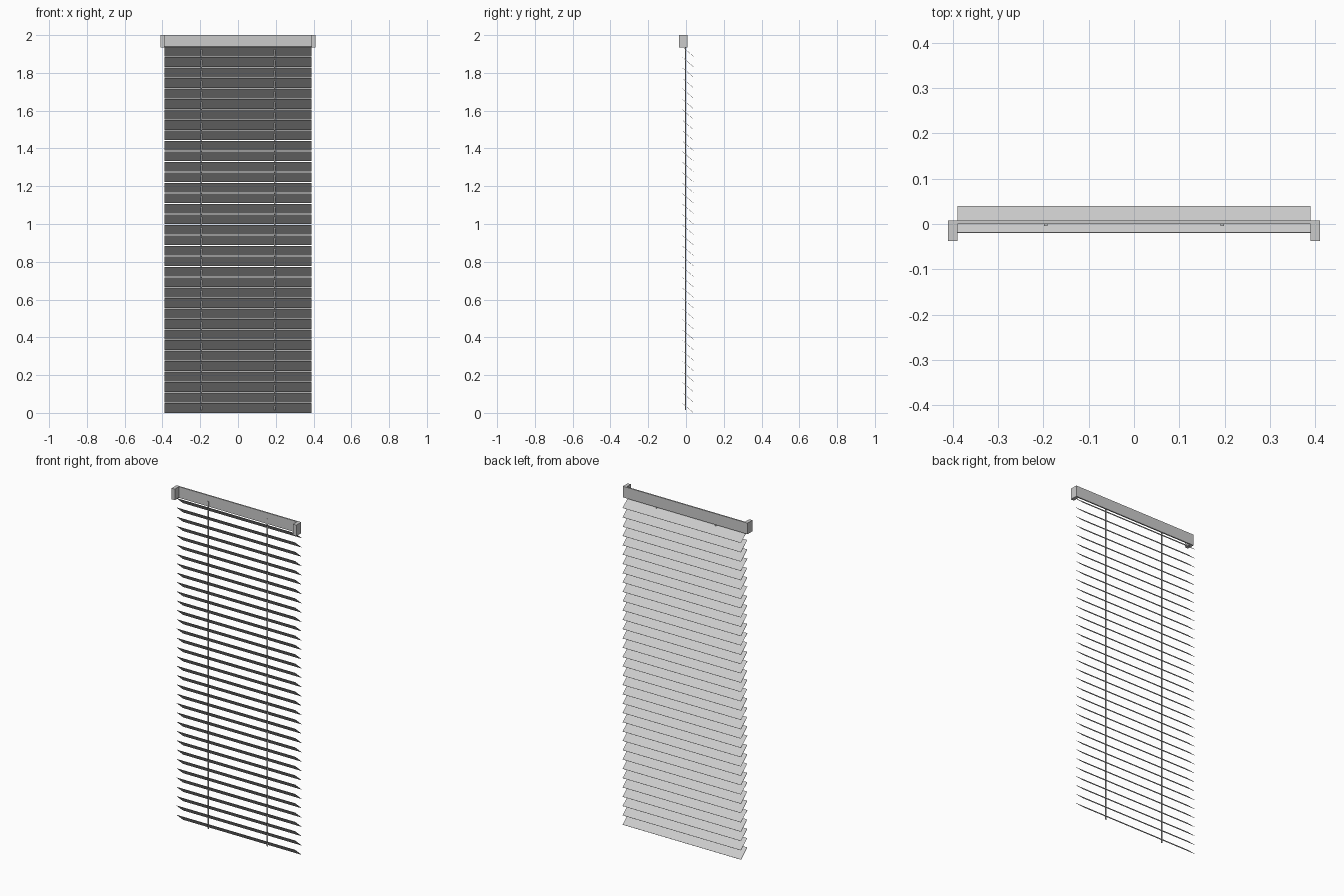
import bpy, bmesh, math
from mathutils import Matrix

if "Cube" in bpy.data.objects:
    bpy.data.objects.remove(bpy.data.objects["Cube"])


def box(name, x, y, z):
    """Box from (min, max) ranges on each axis."""
    bm = bmesh.new()
    size = [r[1] - r[0] for r in (x, y, z)]
    mid = [(r[0] + r[1]) / 2 for r in (x, y, z)]
    bmesh.ops.create_cube(bm, size=1, matrix=Matrix.Translation(mid) @ Matrix.Diagonal((*size, 1)))
    me = bpy.data.meshes.new(name)
    bm.to_mesh(me)
    bm.free()
    ob = bpy.data.objects.new(name, me)
    bpy.context.collection.objects.link(ob)
    return ob


# Tilted slats, front edge high and back edge low
COUNT, PITCH = 35, 0.0555
DY, DZ, THICK = 0.059, 0.0505, 0.0015
length = math.hypot(DY, DZ)
slat = box("slats", (-0.39, 0.39), (-length / 2, length / 2), (-THICK / 2, THICK / 2))
slat.data.transform(Matrix.Translation((0, 0.01, DZ / 2 + 0.001))
                    @ Matrix.Rotation(-math.atan2(DZ, DY), 4, 'X'))
arr = slat.modifiers.new("stack", 'ARRAY')
arr.count = COUNT
arr.use_relative_offset = False
arr.use_constant_offset = True
arr.constant_offset_displace = (0, 0, PITCH)

# Head rail: thin plate behind the cords
box("head_rail", (-0.39, 0.39), (0.0, 0.008), (1.934, 2.0))

# End brackets and ladder cords, one per side
for side, s in (("left", -1), ("right", 1)):
    box(side + "_bracket", sorted((s * 0.39, s * 0.411)), (-0.038, 0.008), (1.934, 2.0))
    box(side + "_cord", (s * 0.195 - 0.004, s * 0.195 + 0.004), (-0.004, 0.0), (0.015, 1.965))
